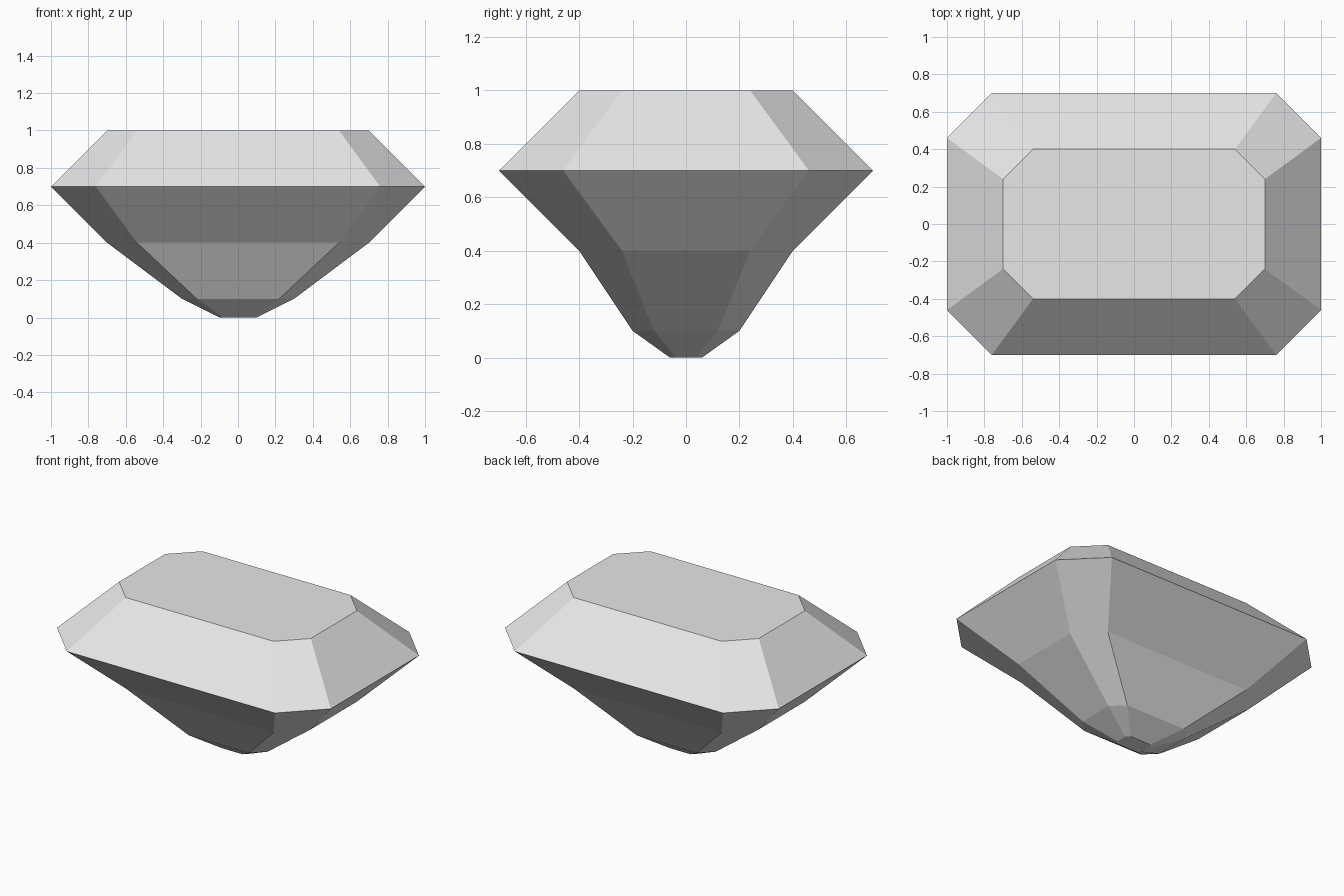
import bpy
import bmesh

cube = bpy.data.objects.get("Cube")
if cube:
    bpy.data.objects.remove(cube, do_unlink=True)

# Single stone colour
stone = bpy.data.materials.new("stone grey")
stone.use_nodes = True
grey = (0.8, 0.8, 0.8, 1.0)
stone.diffuse_color = grey
stone.node_tree.nodes["Principled BSDF"].inputs["Base Color"].default_value = grey


def cut_corner_ring(bm, z, hx, hy, cut):
    """Rectangle with chamfered corners, counter-clockwise from above."""
    ix, iy = hx - cut, hy - cut
    points = [(hx, -iy), (hx, iy), (ix, hy), (-ix, hy),
              (-hx, iy), (-hx, -iy), (-ix, -hy), (ix, -hy)]
    return [bm.verts.new((x, y, z)) for x, y in points]


# Levels from culet to table: height, half width, half depth, corner cut
levels = [
    (0.0, 0.10, 0.06, 0.024),
    (0.1, 0.30, 0.20, 0.08),
    (0.4, 0.70, 0.40, 0.16),
    (0.7, 1.00, 0.70, 0.24),
    (1.0, 0.70, 0.40, 0.16),
]

bm = bmesh.new()
rings = [cut_corner_ring(bm, *level) for level in levels]

# Step facets between neighbouring levels
for low, high in zip(rings, rings[1:]):
    for i in range(len(low)):
        j = (i + 1) % len(low)
        bm.faces.new((low[i], low[j], high[j], high[i]))

# Culet and table
bm.faces.new(rings[0][::-1])
bm.faces.new(rings[-1])
bmesh.ops.recalc_face_normals(bm, faces=bm.faces)

mesh = bpy.data.meshes.new("cut_gemstone")
bm.to_mesh(mesh)
bm.free()
mesh.materials.append(stone)
gem = bpy.data.objects.new("cut_gemstone", mesh)
bpy.context.collection.objects.link(gem)
